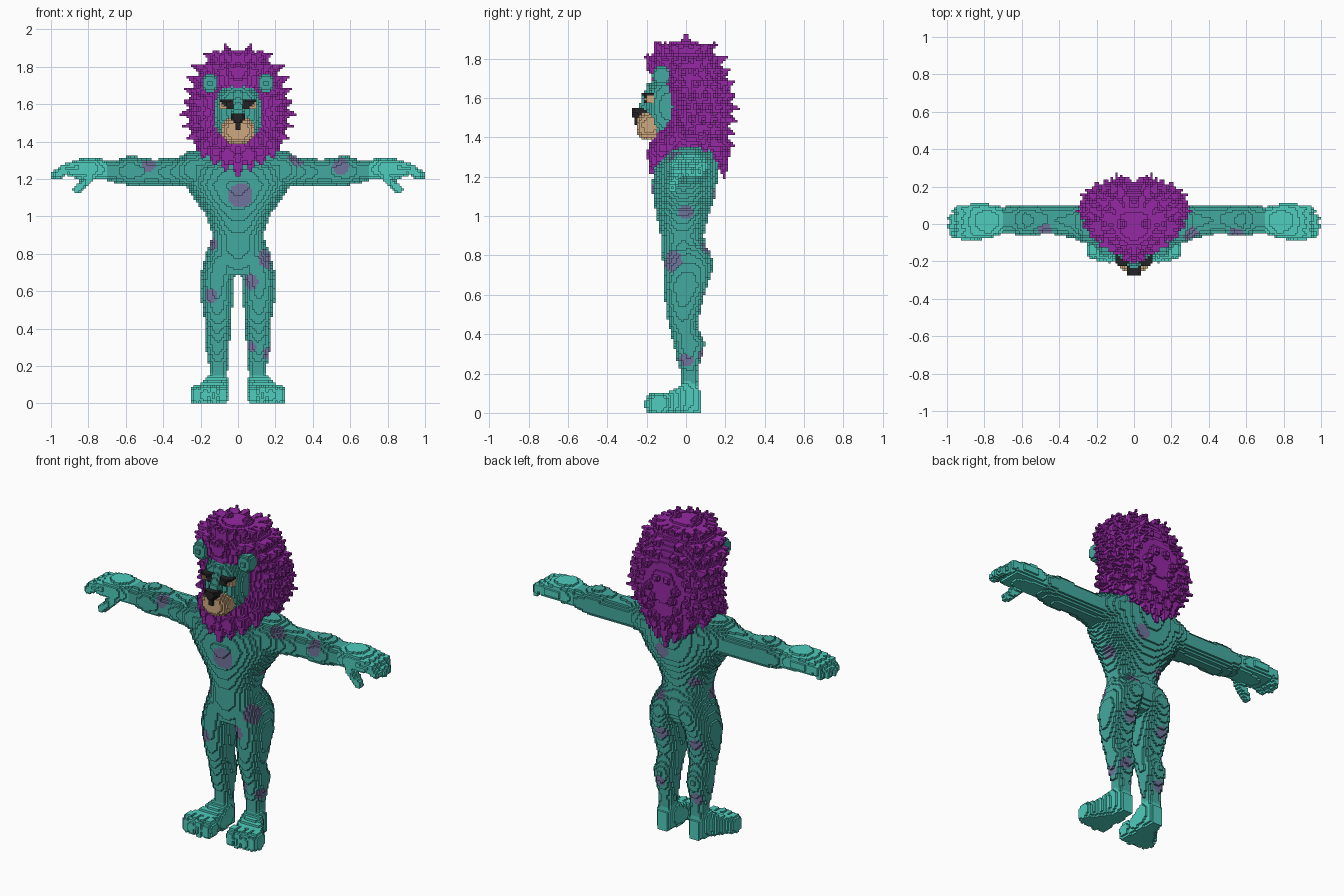
import bpy, math, random
from mathutils import Vector

random.seed(4)
V = 0.0125          # block size
grid = {}           # (i, j, k) -> part name; later parts replace earlier ones


def lin(r, g, b):
    f = lambda c: c / 12.92 if c <= 0.04045 else ((c + 0.055) / 1.055) ** 2.4
    return (f(r / 255), f(g / 255), f(b / 255), 1)


def material(name, *rgb):
    m = bpy.data.materials.new(name)
    m.diffuse_color = lin(*rgb)
    return m


TEAL = material("teal fur", 68, 170, 159)
AQUA = material("light aqua", 78, 205, 189)
SPOT = material("dusky violet", 112, 116, 155)
PURPLE = material("purple mane", 150, 40, 164)
TAN = material("tan", 205, 168, 128)
BLACK = material("black", 36, 36, 38)


# ---- block-filling helpers: every shape is made at x >= 0 and mirrored ----
def fill(part, lo, hi, inside):
    a = [math.floor(v / V) for v in lo]
    b = [math.ceil(v / V) for v in hi]
    for i in range(max(0, a[0]), b[0] + 1):
        for j in range(a[1], b[1] + 1):
            for k in range(max(0, a[2]), b[2] + 1):
                if inside((i + .5) * V, (j + .5) * V, (k + .5) * V):
                    grid[i, j, k] = grid[-1 - i, j, k] = part


def blob(part, c, r, p=2):
    fill(part, [c[n] - r[n] for n in range(3)], [c[n] + r[n] for n in range(3)],
         lambda x, y, z: abs((x - c[0]) / r[0]) ** p + abs((y - c[1]) / r[1]) ** p
         + abs((z - c[2]) / r[2]) ** p <= 1)


def section(st, t):
    for s, e in zip(st, st[1:]):
        if s[0] <= t <= e[0]:
            f = (t - s[0]) / (e[0] - s[0])
            return [u + (w - u) * f for u, w in zip(s[1:], e[1:])]


def loft(part, axis, st, p=2, pf=None):
    """Stations (t, min1, max1, min2, max2); pf is the exponent on the front side."""
    o = [n for n in range(3) if n != axis]
    lo, hi = [0] * 3, [0] * 3
    lo[axis], hi[axis] = st[0][0], st[-1][0]
    for n, ax in enumerate(o):
        lo[ax] = min(s[1 + 2 * n] for s in st)
        hi[ax] = max(s[2 + 2 * n] for s in st)

    def inside(*q):
        s = section(st, q[axis])
        if not s:
            return False
        u = (q[o[0]] - (s[0] + s[1]) / 2) / ((s[1] - s[0]) / 2)
        w = (q[o[1]] - (s[2] + s[3]) / 2) / ((s[3] - s[2]) / 2)
        e = pf if pf and w < 0 else p
        return abs(u) ** e + abs(w) ** e <= 1
    fill(part, lo, hi, inside)


def spike(part, a, b, r0, r1=0.004):
    a, b = Vector(a), Vector(b)
    d = b - a

    def inside(x, y, z):
        q = Vector((x, y, z)) - a
        t = min(1, max(0, q.dot(d) / d.length_squared))
        return (q - d * t).length <= r0 + (r1 - r0) * t
    fill(part, [min(a[n], b[n]) - r0 for n in range(3)],
         [max(a[n], b[n]) + r0 for n in range(3)], inside)


# ---- torso, legs, arms ----
torso = [(.69, .13, -.10, .08), (.75, .17, -.115, .11), (.82, .155, -.125, .11),
         (.9, .138, -.13, .09), (1.0, .168, -.15, .115), (1.1, .238, -.168, .15),
         (1.17, .28, -.172, .157), (1.25, .28, -.158, .162), (1.32, .24, -.11, .16),
         (1.36, .16, -.06, .13)]
loft("body", 2, [(z, -w, w, a, b) for z, w, a, b in torso], 2.2)
loft("body", 2, [(.05, .06, .15, -.03, .065), (.15, .058, .15, -.03, .065),
                 (.2, .055, .155, -.025, .058), (.27, .05, .168, -.045, .075),
                 (.35, .042, .178, -.06, .097), (.4, .042, .172, -.075, .075),
                 (.45, .035, .178, -.09, .055), (.55, .029, .196, -.105, .08),
                 (.65, .024, .206, -.115, .11), (.75, 0, .187, -.115, .142),
                 (.82, 0, .165, -.1, .12), (.88, .02, .12, -.06, .08)], 2.2)
loft("body", 0, [(0, -.1, .12, 1.15, 1.33), (.2, -.11, .135, 1.15, 1.352),
                 (.27, -.1, .11, 1.155, 1.345), (.33, -.075, .1, 1.165, 1.31),
                 (.45, -.05, .1, 1.167, 1.305), (.58, -.067, .106, 1.165, 1.325),
                 (.66, -.052, .1, 1.18, 1.3), (.72, -.05, .088, 1.2, 1.3)], 2.3)

# ---- hands with fingers and thumb ----
loft("hands", 0, [(.70, -.05, .09, 1.195, 1.302), (.78, -.078, .108, 1.2, 1.317),
                  (.86, -.08, .11, 1.205, 1.305), (.91, -.07, .1, 1.21, 1.28)], 2.6)
for y, tip in ((-.055, .965), (-.012, .98), (.034, .975), (.078, .95)):
    spike("hands", (.86, y, 1.262), (.93, y, 1.255), .028, .026)
    spike("hands", (.93, y, 1.25), (tip, y * .9, 1.222), .027, .022)
spike("hands", (.79, -.05, 1.215), (.86, -.068, 1.143), .028, .022)

# ---- feet with toes ----
loft("feet", 1, [(-.16, .065, .235, 0, .085), (-.11, .058, .24, 0, .1),
                 (-.05, .05, .2, 0, .122), (0, .053, .165, 0, .165),
                 (.045, .057, .155, 0, .16), (.07, .07, .14, 0, .11)], 4)
for x, y in ((.083, -.15), (.13, -.155), (.176, -.15), (.22, -.14)):
    blob("feet", (x, y, .045), (.031, .052, .054), 2.5)

# ---- mane: shaggy core plus rows of tufts ----
mane = [(1.27, .1, -.17, .17), (1.35, .19, -.185, .2), (1.42, .235, -.175, .215),
        (1.48, .25, -.13, .22), (1.55, .262, -.11, .225), (1.65, .25, -.125, .22),
        (1.7, .24, -.18, .205), (1.8, .2, -.185, .165), (1.86, .135, -.14, .11),
        (1.885, .08, -.08, .06)]
core = [(z, -w, w, a, b) for z, w, a, b in mane]
loft("mane", 2, core, 2.4, 1.5)
for row in range(10):
    z = 1.31 + row * .06
    _, w, y0, y1 = section(core, z)
    for n in range(10):
        a = math.radians(-90 + 18 * (n + .5 * (row % 2)) + random.uniform(-4, 4))
        e = 2 / (1.5 if a < 0 else 2.4)
        c, s = math.cos(a), math.sin(a)
        x = w * abs(c) ** e
        y = (y0 + y1) / 2 + (y1 - y0) / 2 * math.copysign(abs(s) ** e, s)
        if y < -.04 and x < .17 and 1.36 < z < 1.77:
            continue                    # keep the face clear
        if z < 1.4 and y < .05:
            continue
        d = Vector((c, s if s > 0 else s * .3, (z - 1.57) * 2.2)).normalized()
        p = Vector((x, y, z)) * 1.0
        spike("mane", p - d * .03, p + d * random.uniform(.035, .055), .04)
# crown peaks, hanging beard and back tufts
for a, b in (((.05, 0, 1.85), (.07, 0, 1.925)), ((.11, 0, 1.81), (.15, 0, 1.875)),
             ((.0, -.03, 1.85), (0, -.04, 1.895)),
             ((0, -.155, 1.31), (0, -.18, 1.2)), ((.06, -.15, 1.33), (.07, -.17, 1.235)),
             ((.12, -.12, 1.34), (.125, -.14, 1.265)), ((.17, -.07, 1.38), (.19, -.09, 1.31)),
             ((0, .18, 1.33), (0, .195, 1.18)), ((.07, .17, 1.33), (.06, .19, 1.22)),
             ((.13, .15, 1.36), (.12, .18, 1.27)), ((.19, .08, 1.4), (.19, .11, 1.31))):
    spike("mane", a, b, .045)

# ---- face ----
blob("head", (0, -.08, 1.555), (.125, .12, .165), 2.6)
loft("head", 2, [(1.5, -.04, .04, -.245, -.1), (1.56, -.036, .036, -.24, -.1),
                 (1.62, -.032, .032, -.215, -.1), (1.68, -.03, .03, -.19, -.1)], 3)
blob("muzzle", (0, -.185, 1.46), (.088, .07, .072), 2.5)
blob("muzzle", (.082, -.182, 1.592), (.024, .025, .022), 3)
loft("nose", 2, [(1.46, -.012, .012, -.265, -.2), (1.5, -.018, .018, -.267, -.2),
                 (1.53, -.04, .04, -.278, -.2), (1.55, -.034, .034, -.268, -.2)], 4)
blob("eyes", (.048, -.19, 1.597), (.022, .027, .024), 3)
blob("eyes", (.066, -.19, 1.618), (.04, .032, .012), 3)
blob("ears", (.15, -.125, 1.712), (.043, .045, .05), 2.5)

# ---- spots on the fur: centre and radius ----
spots = [(.015, -.16, 1.11, .066), (-.13, -.05, .85, .04), (.15, -.07, .77, .055),
         (.065, -.1, .65, .045), (-.145, -.09, .58, .04), (.06, -.04, .3, .035),
         (.15, 0, .27, .035), (-.48, -.03, 1.275, .04), (.55, -.05, 1.27, .045),
         (.31, -.06, 1.31, .045), (.17, 0, 1.02, .04), (.06, .15, 1.13, .045),
         (-.12, .08, .95, .04), (.1, .12, .85, .04), (.1, .09, .6, .04),
         (-.13, .09, .58, .04), (.12, .08, .3, .035), (-.12, .06, .25, .035)]


def spotted(c):
    return any((Vector(s[:3]) - c).length < s[3] for s in spots)


# ---- turn the filled blocks into one flat-faced mesh per part ----
def build(part, mats):
    index, faces, slots = {}, [], []
    for key, name in grid.items():
        if name != part:
            continue
        slot = int(len(mats) > 1 and spotted((Vector(key) + Vector((.5, .5, .5))) * V))
        for ax in range(3):
            for side in (0, 1):
                near = list(key)
                near[ax] += 2 * side - 1
                if tuple(near) in grid:
                    continue
                u, w = (ax + 1) % 3, (ax + 2) % 3
                face = []
                for du, dw in ((0, 0), (1, 0), (1, 1), (0, 1)):
                    q = list(key)
                    q[ax] += side
                    q[u] += du
                    q[w] += dw
                    face.append(index.setdefault(tuple(q), len(index)))
                faces.append(face if side else face[::-1])
                slots.append(slot)
    me = bpy.data.meshes.new(part)
    me.from_pydata([[c * V for c in q] for q in index], [], faces)
    for m in mats:
        me.materials.append(m)
    me.polygons.foreach_set("material_index", slots)
    me.update()
    bpy.context.collection.objects.link(bpy.data.objects.new(part, me))


for part, mats in (("body", [TEAL, SPOT]), ("hands", [AQUA]), ("feet", [AQUA]),
                   ("mane", [PURPLE]), ("head", [TEAL]), ("ears", [TEAL]),
                   ("muzzle", [TAN]), ("nose", [BLACK]), ("eyes", [BLACK])):
    build(part, mats)
